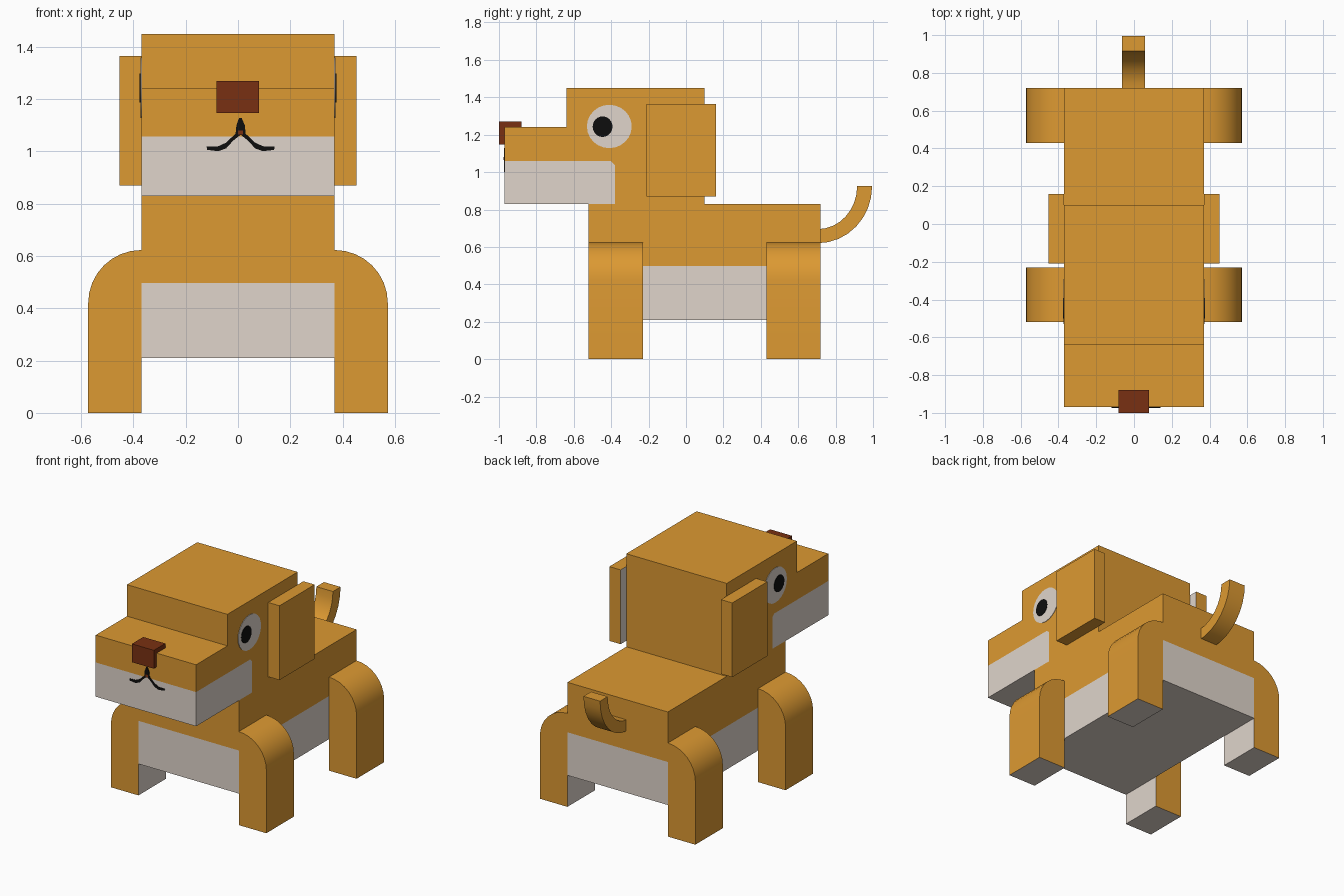
import bpy, bmesh, math
from mathutils import Vector

if "Cube" in bpy.data.objects:
    bpy.data.objects.remove(bpy.data.objects["Cube"])


def material(name, rgb):
    m = bpy.data.materials.new(name)
    m.diffuse_color = (*rgb, 1)
    m.use_nodes = True
    m.node_tree.nodes["Principled BSDF"].inputs["Base Color"].default_value = m.diffuse_color
    return m


ORANGE = material("orange fur", (0.72, 0.32, 0.032))
CREAM = material("cream fur", (0.745, 0.665, 0.60))
BROWN = material("brown nose", (0.19, 0.030, 0.006))
BLACK = material("black", (0.004, 0.004, 0.004))


def prism(name, profile, axis, lo, hi, mats, cuts=(), rule=None):
    """Extrude a 2D profile along x (profile is y,z) or y (profile is x,z)."""
    place = (lambda p, t: (t, *p)) if axis == "x" else (lambda p, t: (p[0], t, p[1]))
    bm = bmesh.new()
    a = [bm.verts.new(place(p, lo)) for p in profile]
    b = [bm.verts.new(place(p, hi)) for p in profile]
    bm.faces.new(a)
    bm.faces.new(b[::-1])
    n = len(profile)
    for i in range(n):
        j = (i + 1) % n
        bm.faces.new((a[i], b[i], b[j], a[j]))
    bmesh.ops.recalc_face_normals(bm, faces=bm.faces)
    for co, no in cuts:
        bmesh.ops.bisect_plane(bm, geom=bm.verts[:] + bm.edges[:] + bm.faces[:],
                               plane_co=co, plane_no=Vector(no).normalized())
    bm.normal_update()
    for e in bm.edges:
        e.smooth = e.calc_face_angle(math.pi) < math.radians(35)
    for f in bm.faces:
        f.smooth = True
        if rule:
            f.material_index = int(rule(f.calc_center_median(), f.normal))
    me = bpy.data.meshes.new(name)
    bm.to_mesh(me)
    bm.free()
    for m in mats:
        me.materials.append(m)
    ob = bpy.data.objects.new(name, me)
    bpy.context.collection.objects.link(ob)
    return ob


def rect(a0, a1, b0, b1):
    return [(a0, b0), (a1, b0), (a1, b1), (a0, b1)]


def arc(ca, cb, ra, rb, start, end, n):
    return [(ca + ra * math.cos(math.radians(start + (end - start) * i / n)),
             cb + rb * math.sin(math.radians(start + (end - start) * i / n)))
            for i in range(n + 1)]


W = 0.37  # half width of body and head

# Body with cream lower half
prism("body", rect(-0.52, 0.72, 0.21, 0.83), "x", -W, W, (ORANGE, CREAM),
      cuts=[((0, 0, 0.497), (0, 0, 1))], rule=lambda c, n: c.z < 0.497)

# Head and snout, with cream lower muzzle
head = [(-0.97, 0.83), (0.10, 0.83), (0.10, 1.45), (-0.64, 1.45),
        (-0.64, 1.24), (-0.97, 1.24)]
prism("head", head, "x", -W, W, (ORANGE, CREAM),
      cuts=[((0, 0, 1.058), (0, 0, 1)), ((0, -0.38, 0), (0, 1, 0)),
            ((0, -0.38, 1.038), (0, 1, 1))],
      rule=lambda c, n: c.z < 1.058 and c.y < -0.38 and c.y + c.z < 0.658)

# Nose
prism("nose", rect(-0.082, 0.08, 1.148, 1.27), "y", -1.0, -0.88, (BROWN,))

# Curved tail
tail = arc(0.705, 0.925, 0.29, 0.305, -90, 0, 8) + arc(0.705, 0.925, 0.21, 0.23, 0, -90, 8)
prism("tail", tail, "x", -0.063, 0.059, (ORANGE,))

# Painted mouth: short stem and two curved strokes
MX = 0.01
prism("mouth_stem", [(MX - 0.02, 1.062), (MX + 0.02, 1.062), (MX + 0.016, 1.10),
                     (MX + 0.004, 1.128), (MX - 0.006, 1.128), (MX - 0.016, 1.10)],
      "y", -0.974, -0.965, (BLACK,))
prism("mouth_tongue", rect(MX - 0.01, MX + 0.01, 1.064, 1.08), "y", -0.976, -0.965, (BROWN,))
stroke = [(0.0, 1.084), (0.03, 1.058), (0.055, 1.034), (0.085, 1.02), (0.13, 1.018),
          (0.128, 1.006), (0.085, 1.001), (0.055, 1.012), (0.03, 1.04), (0.0, 1.064)]

for s, side in ((1, "right"), (-1, "left")):
    prism(f"{side}_mouth_line", [(MX + s * x, z) for x, z in stroke], "y",
          -0.973, -0.965, (BLACK,))

    # Legs with rounded shoulders; inner faces and soles are cream
    leg = [(W, 0.0), (0.573, 0.0)] + arc(W, 0.42, 0.203, 0.203, 0, 90, 8)
    for part, y0, y1 in (("front", -0.52, -0.23), ("back", 0.43, 0.72)):
        prism(f"{side}_{part}_leg", [(s * x, z) for x, z in leg], "y", y0, y1,
              (ORANGE, CREAM), rule=lambda c, n: n.z < -0.5 or n.x * s < -0.5)

    # Ear with cream inner face
    prism(f"{side}_ear", rect(-0.21, 0.16, 0.87, 1.365), "x", s * W, s * 0.453,
          (ORANGE, CREAM), rule=lambda c, n: n.x * s < -0.5)

    # Eye and pupil plates
    prism(f"{side}_eye", arc(-0.41, 1.244, 0.12, 0.116, 0, 345, 23), "x",
          s * (W - 0.002), s * (W + 0.003), (CREAM,))
    prism(f"{side}_pupil", arc(-0.446, 1.243, 0.053, 0.055, 0, 345, 23), "x",
          s * (W - 0.002), s * (W + 0.006), (BLACK,))
